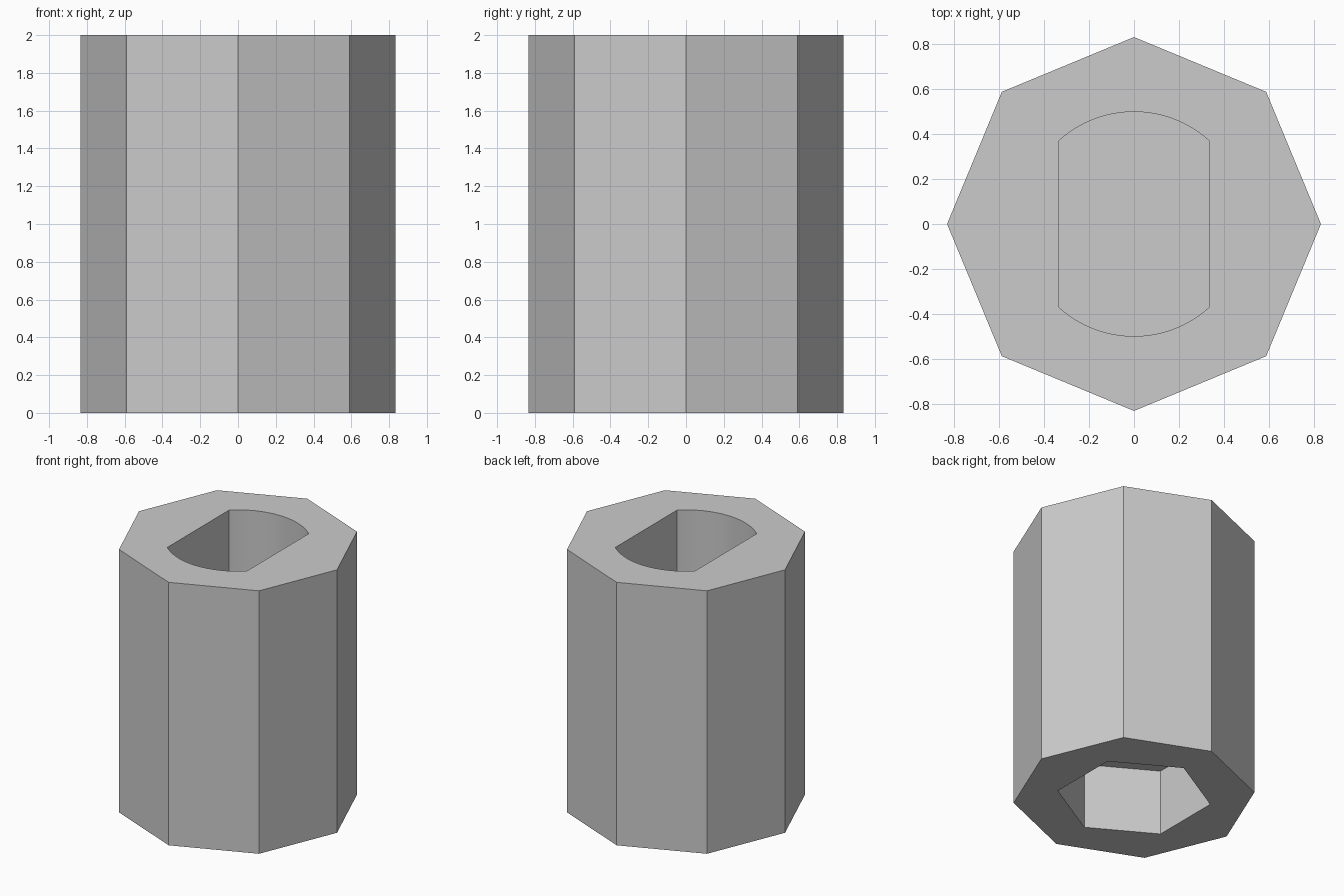
import bpy
import bmesh
from math import asin, cos, sin, pi, radians

cube = bpy.data.objects.get("Cube")
if cube:
    bpy.data.objects.remove(cube, do_unlink=True)

grey = bpy.data.materials.new("plain grey")
grey.use_nodes = True
colour = (0.6, 0.6, 0.6, 1)
grey.diffuse_color = colour
grey.node_tree.nodes["Principled BSDF"].inputs["Base Color"].default_value = colour

HEIGHT = 2.0
BODY_RADIUS = 0.833
SHAFT_RADIUS, SHAFT_FLAT, SHAFT_FLOOR = 0.5, 0.335, 1.0
NUT_RADIUS, NUT_DEPTH = 0.533, 0.5
OVERLAP = 0.1


def polygon(sides, radius, start=0.0):
    return [(radius * cos(start + 2 * pi * i / sides),
             radius * sin(start + 2 * pi * i / sides)) for i in range(sides)]


def double_flat(radius, flat, steps=20):
    """Circle outline trimmed by a flat on each x side."""
    half = asin(flat / radius)
    points = []
    for middle in (pi / 2, -pi / 2):
        for i in range(steps + 1):
            a = middle - half + 2 * half * i / steps
            points.append((radius * cos(a), radius * sin(a)))
    return points


def prism(name, outline, low, high):
    bm = bmesh.new()
    base = bm.faces.new([bm.verts.new((x, y, low)) for x, y in outline])
    side = bmesh.ops.extrude_face_region(bm, geom=[base])
    top = [v for v in side["geom"] if isinstance(v, bmesh.types.BMVert)]
    bmesh.ops.translate(bm, verts=top, vec=(0, 0, high - low))
    bmesh.ops.recalc_face_normals(bm, faces=bm.faces)
    mesh = bpy.data.meshes.new(name)
    bm.to_mesh(mesh)
    bm.free()
    mesh.materials.append(grey)
    obj = bpy.data.objects.new(name, mesh)
    bpy.context.collection.objects.link(obj)
    return obj


# Eight-sided body
body = prism("octagonal_body", polygon(8, BODY_RADIUS), 0, HEIGHT)

# Blind shaft pocket from above, hexagonal nut socket from below
cutters = [
    prism("shaft_pocket_cutter", double_flat(SHAFT_RADIUS, SHAFT_FLAT),
          SHAFT_FLOOR, HEIGHT + OVERLAP),
    prism("nut_socket_cutter", polygon(6, NUT_RADIUS, pi / 6),
          -OVERLAP, NUT_DEPTH),
]
bpy.ops.object.select_all(action="DESELECT")
body.select_set(True)
bpy.context.view_layer.objects.active = body
for cutter in cutters:
    cutter.hide_render = True
    cut = body.modifiers.new(cutter.name, "BOOLEAN")
    cut.operation = "DIFFERENCE"
    cut.solver = "EXACT"
    cut.object = cutter
    bpy.ops.object.modifier_apply(modifier=cut.name)
    bpy.data.objects.remove(cutter, do_unlink=True)

# Round pocket ends stay smooth, all corners stay sharp
bpy.ops.object.shade_smooth_by_angle(angle=radians(20))
